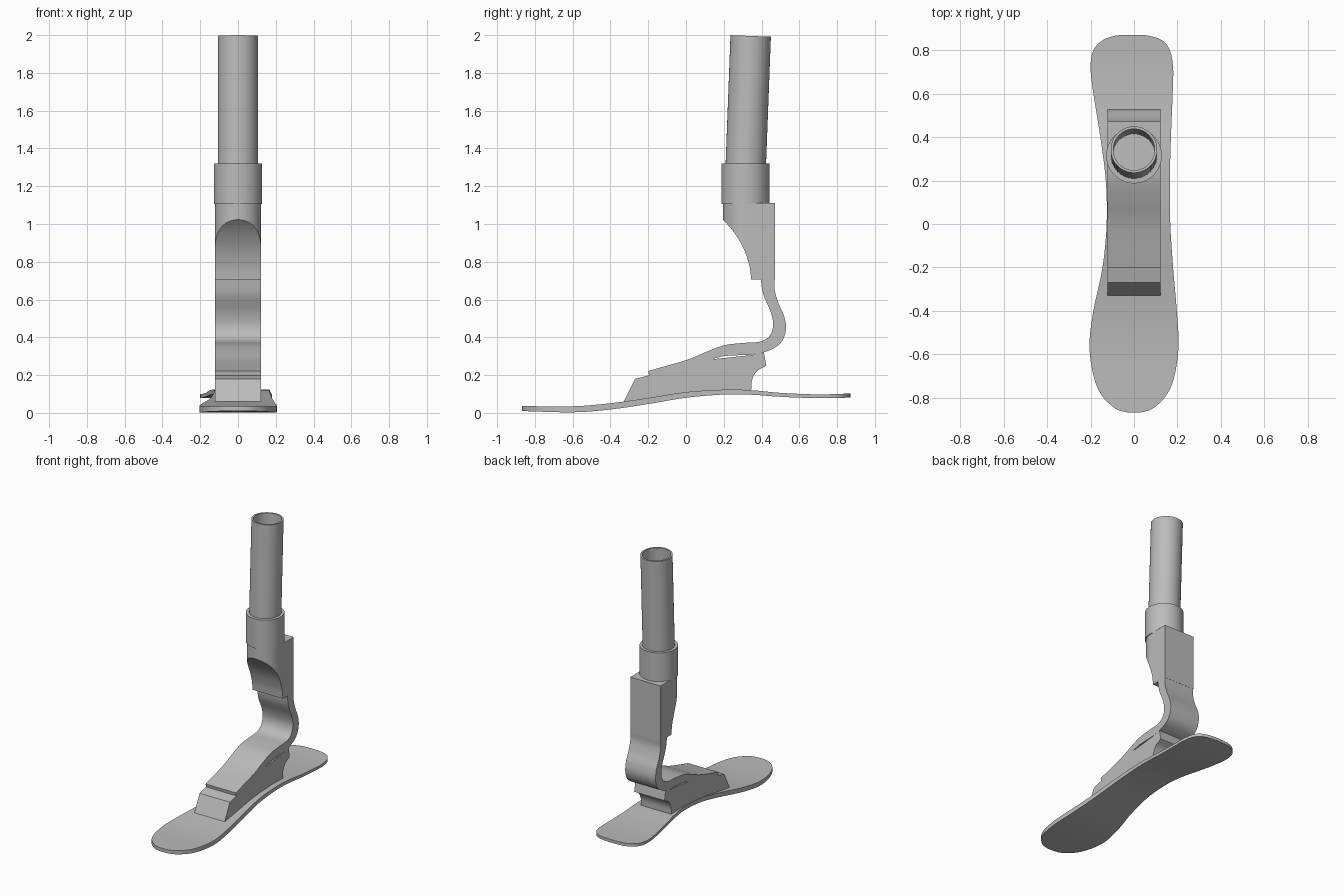
import bpy, bmesh, math
from mathutils import Vector

cube = bpy.data.objects.get("Cube")
if cube:
    bpy.data.objects.remove(cube, do_unlink=True)

grey = bpy.data.materials.new("plain grey")
grey.use_nodes = True
grey.diffuse_color = (0.5, 0.5, 0.5, 1)
grey.node_tree.nodes["Principled BSDF"].inputs["Base Color"].default_value = (0.5, 0.5, 0.5, 1)


def finish(bm, name):
    bmesh.ops.recalc_face_normals(bm, faces=bm.faces)
    mesh = bpy.data.meshes.new(name)
    bm.to_mesh(mesh)
    bm.free()
    mesh.materials.append(grey)
    obj = bpy.data.objects.new(name, mesh)
    bpy.context.collection.objects.link(obj)
    return obj


def smooth(obj):
    bpy.ops.object.select_all(action='DESELECT')
    obj.select_set(True)
    bpy.context.view_layer.objects.active = obj
    bpy.ops.object.shade_smooth_by_angle(angle=math.radians(30))


def spline(points, steps=6):
    """Smooth curve through every point."""
    pts = [Vector(p) for p in points]
    pts = [2 * pts[0] - pts[1]] + pts + [2 * pts[-1] - pts[-2]]
    out = []
    for a, b, c, d in zip(pts, pts[1:], pts[2:], pts[3:]):
        for i in range(steps):
            t = i / steps
            out.append(0.5 * (2 * b + (c - a) * t + (2 * a - 5 * b + 4 * c - d) * t * t
                              + (3 * b - a - 3 * c + d) * t ** 3))
    return out + [pts[-2]]


def prism(name, outline, offset, place):
    """Extrude a flat outline by an offset."""
    bm = bmesh.new()
    face = bm.faces.new([bm.verts.new(place(*p)) for p in outline])
    ext = bmesh.ops.extrude_face_region(bm, geom=[face])
    bmesh.ops.translate(bm, vec=offset, verts=[v for v in ext["geom"] if isinstance(v, bmesh.types.BMVert)])
    return finish(bm, name)


def side_prism(name, outline, half):
    return prism(name, outline, (2 * half, 0, 0), lambda y, z: (-half, y, z))


def lathe(name, profile, segments=64):
    """Turn a closed radius and height profile about its own axis."""
    bm = bmesh.new()
    verts = [bm.verts.new((r, 0, z)) for r, z in profile]
    edges = [bm.edges.new(pair) for pair in zip(verts, verts[1:])]
    bmesh.ops.spin(bm, geom=verts + edges, cent=(0, 0, 0), axis=(0, 0, 1),
                   angle=math.tau, steps=segments, use_duplicate=False)
    bmesh.ops.remove_doubles(bm, verts=bm.verts, dist=1e-5)
    return finish(bm, name)


HALF = 0.123

# Sole plate: outline stations (y, right edge, left edge) swept over a heel-to-toe curve
outline = spline([(-0.868, -0.03, 0.03), (-0.85, -0.085, 0.085), (-0.79, -0.148, 0.148), (-0.7, -0.186, 0.186),
                  (-0.56, -0.205, 0.205), (-0.4, -0.187, 0.197), (-0.2, -0.145, 0.18), (0, -0.126, 0.167),
                  (0.2, -0.13, 0.165), (0.4, -0.155, 0.17), (0.6, -0.187, 0.178), (0.72, -0.2, 0.18),
                  (0.8, -0.187, 0.165), (0.845, -0.145, 0.13), (0.866, -0.09, 0.07), (0.871, -0.03, 0.02)])
arch = spline([(-0.88, 0.01, 0.036), (-0.6, 0.003, 0.035), (-0.4, 0.018, 0.051), (-0.2, 0.047, 0.079),
               (0, 0.08, 0.11), (0.2, 0.097, 0.123), (0.35, 0.096, 0.12), (0.5, 0.085, 0.106),
               (0.7, 0.078, 0.098), (0.88, 0.081, 0.103)])


def arch_at(y):
    for a, b in zip(arch, arch[1:]):
        if y <= b[0]:
            break
    p = a.lerp(b, (y - a[0]) / (b[0] - a[0]))
    return p[1], p[2]


bm = bmesh.new()
rings = []
for y, xr, xl in outline:
    low, high = arch_at(y)
    rings.append([bm.verts.new(c) for c in ((xr, y, low), (xl, y, low), (xl, y, high), (xr, y, high))])
for a, b in zip(rings, rings[1:]):
    for i in range(4):
        j = (i + 1) % 4
        bm.faces.new((a[i], a[j], b[j], b[i]))
bm.faces.new(rings[0])
bm.faces.new(rings[-1])
smooth(finish(bm, "sole_plate"))

# Wedge block standing on the sole, with a hollowed rear
wedge = [(-0.33, 0.06), (-0.27, 0.18), (-0.19, 0.2), (0.1, 0.28), (0.34, 0.305), (0.412, 0.32), (0.425, 0.25)]
wedge += spline([(0.425, 0.25), (0.375, 0.22), (0.35, 0.175), (0.345, 0.12)])[1:]
wedge += [(y, arch_at(y)[1] - 0.005) for y in (0.2, 0.1, 0, -0.1, -0.2)]
smooth(side_prism("wedge_block", wedge, HALF))

# Curved leaf spring from the forefoot, around the heel, up to the clamp
inner = spline([(-0.2, 0.222), (0, 0.279), (0.1, 0.32), (0.2, 0.357), (0.3, 0.37), (0.39, 0.377),
                (0.44, 0.405), (0.461, 0.46), (0.45, 0.53), (0.41, 0.625), (0.395, 0.71)])
outer = spline([(0.47, 0.71), (0.47, 0.65), (0.49, 0.58), (0.52, 0.51), (0.529, 0.44), (0.505, 0.375),
                (0.45, 0.335), (0.36, 0.31), (0.2, 0.3), (0.1, 0.27), (0, 0.235), (-0.195, 0.195)])
smooth(side_prism("leaf_spring", inner + outer, HALF))

# Clamp body: round front, square back, scooped below
arc = [(HALF * math.cos(a), 0.318 - HALF * math.sin(a)) for a in (math.pi * i / 40 for i in range(41))]
clamp = prism("clamp_body", arc + [(-HALF, 0.471), (HALF, 0.471)], (0, 0, 0.405), lambda x, y: (x, y, 0.705))
scoop = spline([(0.15, 1.06), (0.195, 1.023), (0.255, 0.955), (0.305, 0.87), (0.335, 0.78), (0.345, 0.71)])
cutter = side_prism("scoop_cutter", scoop + [(0.345, 0.6), (0.1, 0.6), (0.1, 1.06)], 0.3)
cutter.hide_render = True
cut = clamp.modifiers.new("scoop", 'BOOLEAN')
cut.operation, cut.solver, cut.object = 'DIFFERENCE', 'EXACT', cutter
bpy.context.view_layer.objects.active = clamp
bpy.ops.object.modifier_apply(modifier=cut.name)
bpy.data.objects.remove(cutter, do_unlink=True)
smooth(clamp)

# Collar above the clamp
collar = lathe("collar", [(0, 1.105), (0.128, 1.105), (0.128, 1.32), (0, 1.32)])
collar.location.y = 0.315
smooth(collar)

# Hollow leg tube, leaning slightly back
tube = lathe("leg_tube", [(0, 0), (0.107, 0), (0.107, 0.75), (0.095, 0.75), (0.095, 0.15), (0, 0.15)])
tube.location = (0, 0.314, 1.246)
tube.rotation_euler.x = -math.atan(0.038)
smooth(tube)
